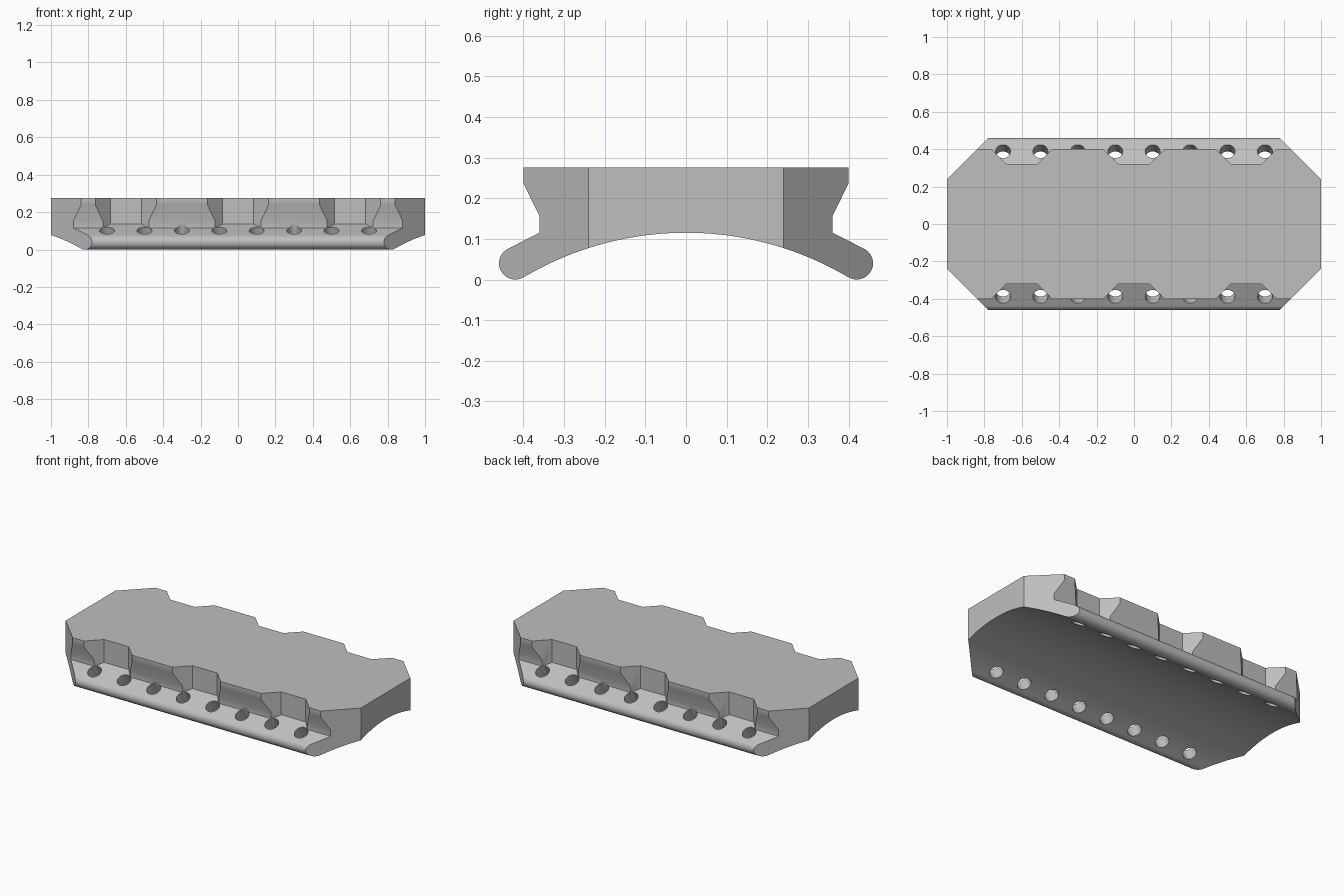
import bpy, bmesh, math
from mathutils import Matrix, Vector

if "Cube" in bpy.data.objects:
    bpy.data.objects.remove(bpy.data.objects["Cube"])

SLOPE = math.radians(26.8)          # tilt of the side flanges
grey = bpy.data.materials.new("mid_grey")
grey.diffuse_color = (0.52, 0.52, 0.52, 1)
grey.use_nodes = True
grey.node_tree.nodes["Principled BSDF"].inputs["Base Color"].default_value = grey.diffuse_color


def make_object(name, bm):
    bmesh.ops.recalc_face_normals(bm, faces=bm.faces)
    me = bpy.data.meshes.new(name)
    bm.to_mesh(me)
    bm.free()
    me.materials.append(grey)
    ob = bpy.data.objects.new(name, me)
    bpy.context.collection.objects.link(ob)
    return ob


def add_prism(bm, points, sweep):
    face = bm.faces.new([bm.verts.new(p) for p in points])
    res = bmesh.ops.extrude_face_region(bm, geom=[face])
    verts = [g for g in res["geom"] if isinstance(g, bmesh.types.BMVert)]
    bmesh.ops.translate(bm, verts=verts, vec=Vector(sweep))


def profile_body(name, half):
    # mirror a half profile (y, z) and sweep it along x
    full = half + [(-y, z) for y, z in reversed(half) if y > 1e-6]
    bm = bmesh.new()
    add_prism(bm, [(-1.1, y, z) for y, z in full], (2.2, 0, 0))
    return make_object(name, bm)


def combine(target, tool, operation):
    mod = target.modifiers.new(operation.lower(), 'BOOLEAN')
    mod.operation = operation
    mod.solver = 'EXACT'
    mod.object = tool
    bpy.context.view_layer.objects.active = target
    bpy.ops.object.modifier_apply(modifier=mod.name)
    bpy.data.objects.remove(tool)


# Arched base with round-edged flanges
R = 0.782
arch = [(y, 0.115 - R + math.sqrt(R * R - y * y))
        for y in (0.4 * i / 20 for i in range(20))]
tip = []
for i in range(21):
    a = math.radians(-121 + (63.2 + 121) * i / 20)
    tip.append((0.42 + 0.04 * math.cos(a), 0.04 + 0.04 * math.sin(a)))
base = profile_body("arched_base", arch + tip + [(0.30, 0.1453)])

# Upper block with undercut sides
block = profile_body("rail_block", [
    (0.25, 0.125), (0.36, 0.10), (0.36, 0.155), (0.40, 0.237), (0.40, 0.275)])

# Tapered notches along both sides of the block
bm = bmesh.new()
for x in (-0.6, 0, 0.6):
    for s in (-1, 1):
        plan = [(-0.083, 0.32), (0.083, 0.32), (0.253, 0.49), (-0.253, 0.49)]
        add_prism(bm, [(x + px, s * py, 0.02) for px, py in plan], (0, 0, 0.4))
combine(block, make_object("notch_cutter", bm), 'DIFFERENCE')
combine(base, block, 'UNION')

# Clipped corners in plan
bm = bmesh.new()
add_prism(bm, [(1, -0.24, -0.1), (1, 0.24, -0.1), (0.7, 0.54, -0.1), (-0.7, 0.54, -0.1),
               (-1, 0.24, -0.1), (-1, -0.24, -0.1), (-0.7, -0.54, -0.1), (0.7, -0.54, -0.1)],
          (0, 0, 0.5))
combine(base, make_object("outline_cutter", bm), 'INTERSECT')

# Holes square to the flanges
bm = bmesh.new()
for i in range(8):
    for s in (-1, 1):
        place = (Matrix.Translation((-0.7 + 0.2 * i, s * 0.388, 0.101))
                 @ Matrix.Rotation(-s * SLOPE, 4, 'X')
                 @ Matrix.Translation((0, 0, -0.04)))
        bmesh.ops.create_cone(bm, cap_ends=True, segments=32, radius1=0.04,
                              radius2=0.04, depth=0.16, matrix=place)
combine(base, make_object("hole_cutter", bm), 'DIFFERENCE')

base.name = "rail_cover"
bpy.ops.object.select_all(action='DESELECT')
base.select_set(True)
bpy.context.view_layer.objects.active = base
bpy.ops.object.shade_smooth_by_angle(angle=math.radians(30))
